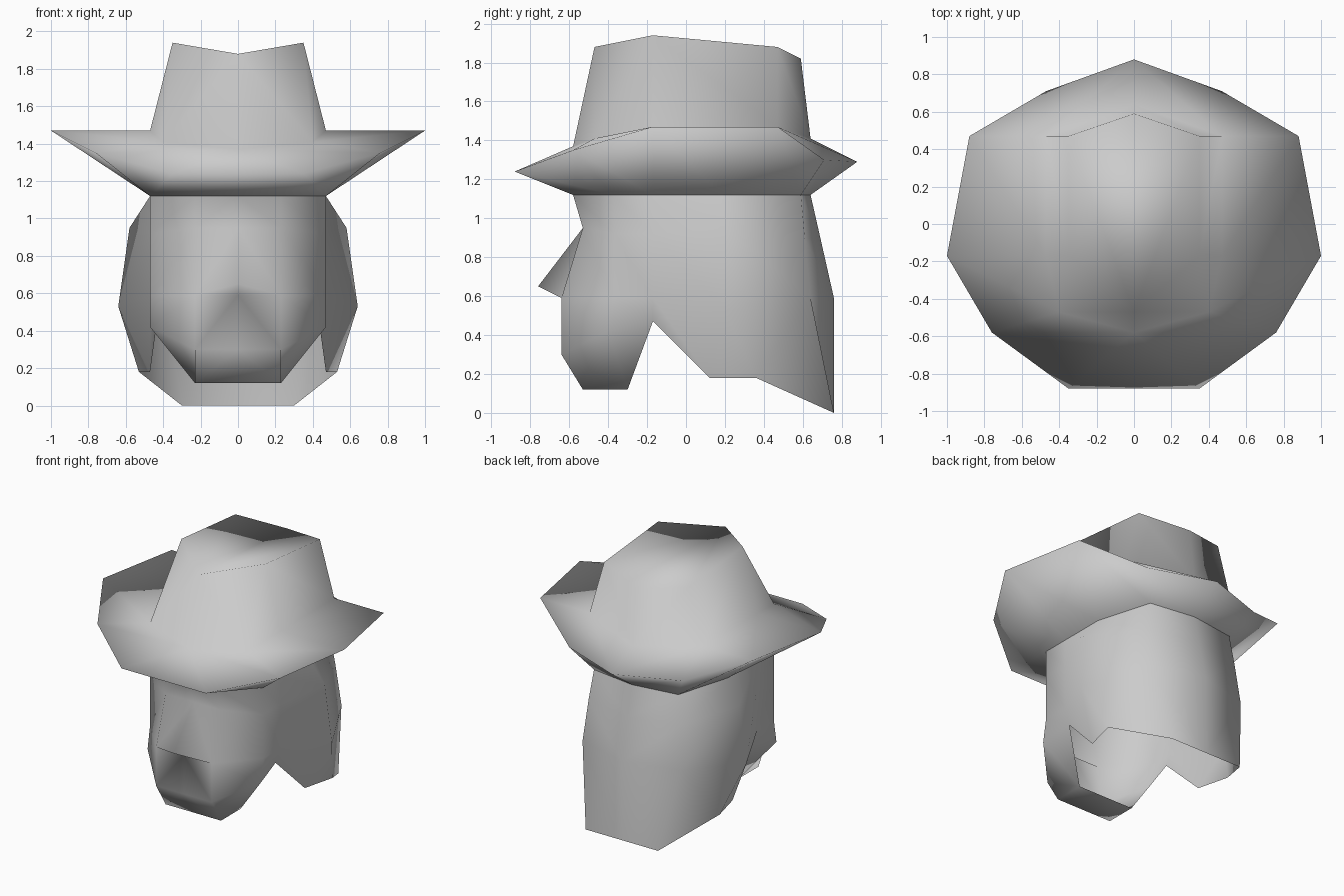
import bpy
import bmesh

cube = bpy.data.objects.get("Cube")
if cube:
    bpy.data.objects.remove(cube, do_unlink=True)

grey = bpy.data.materials.new("plain grey")
grey.use_nodes = True
colour = (0.6, 0.6, 0.6, 1)
grey.diffuse_color = colour
grey.node_tree.nodes["Principled BSDF"].inputs["Base Color"].default_value = colour


def half_shell(name, columns, extra_faces):
    """Skin neighbouring columns of points on the +x side, then mirror them."""
    bm = bmesh.new()
    made = {}

    def add_face(points):
        points = list(dict.fromkeys(points))  # repeated points give triangles
        if len(points) < 3:
            return
        for p in points:
            if p not in made:
                made[p] = bm.verts.new(p)
        bm.faces.new([made[p] for p in points]).smooth = True

    for a, b in zip(columns, columns[1:]):
        for j in range(len(a) - 1):
            add_face((a[j], a[j + 1], b[j + 1], b[j]))
    for points in extra_faces:
        add_face(points)

    mesh = bpy.data.meshes.new(name)
    bm.to_mesh(mesh)
    bm.free()
    mesh.materials.append(grey)
    obj = bpy.data.objects.new(name, mesh)
    bpy.context.collection.objects.link(obj)
    mirror = obj.modifiers.new("mirror", 'MIRROR')
    mirror.use_clip = True
    return obj


# Hat: corners of the dented crown, then of the seam where it meets the brim
top_front, top_side = (0, -.47, 1.88), (.35, -.17, 1.94)
top_rear, top_back = (.35, .47, 1.88), (0, .59, 1.82)
seam_front, seam_corner = (0, -.58, 1.37), (.4, -.47, 1.41)
seam_side, seam_rear, seam_back = (.47, -.17, 1.47), (.47, .47, 1.47), (0, .64, 1.41)

# Each column runs crown, seam, brim edge, head band
hat = [
    (top_front, seam_front, (0, -.88, 1.24), (0, -.58, 1.12)),
    (top_front, seam_front, (.35, -.88, 1.24), (.23, -.58, 1.12)),
    (top_side, seam_corner, (.76, -.58, 1.35), (.47, -.37, 1.12)),
    (top_side, seam_side, (1, -.17, 1.47), (.47, -.17, 1.12)),
    (top_rear, seam_rear, (.88, .47, 1.47), (.47, .18, 1.12)),
    (top_rear, seam_rear, (.47, .71, 1.3), (.35, .59, 1.12)),
    (top_back, seam_back, (0, .88, 1.29), (0, .64, 1.12)),
]
half_shell("hat", hat, [(top_front, top_side, top_rear, top_back)])

# Head: columns run down the face, cheek, jaw edge, hair side and hair back
chin, jaw = (.23, -.53, .12), (.23, -.3, .12)
cheek, temple = (.47, -.37, .59), (.47, -.17, .59)
notch, hair_side = (.43, -.17, .47), (.64, .2, .53)
lock_front, lock_rear = (.47, .12, .18), (.53, .36, .18)
nape, nape_mid, hem, hem_mid = (.41, .64, .59), (0, .76, .59), (.3, .76, 0), (0, .76, 0)
head = [
    ((0, -.58, 1.12), (0, -.53, .95), (0, -.76, .65), (0, -.64, .59), (0, -.64, .3), (0, -.53, .12)),
    ((.23, -.58, 1.12), (.23, -.53, .95), (.23, -.64, .59), (.23, -.64, .59), (.23, -.64, .3), chin),
    ((.47, -.37, 1.12), (.47, -.37, .92), cheek, cheek, (.47, -.4, .42), jaw),
    ((.47, -.17, 1.12), (.47, -.17, .92), temple, temple, notch, jaw),
]
hair = [
    ((.47, -.17, 1.12), (.47, -.17, .92), temple, notch),
    ((.47, .18, 1.12), (.58, .2, .95), hair_side, lock_front),
    ((.35, .59, 1.12), (.38, .61, .9), nape, lock_rear),
]
back = [
    ((.35, .59, 1.12), (.38, .61, .9), nape, hem),
    ((0, .64, 1.12), (0, .69, .9), nape_mid, hem_mid),
]


def strips(columns):
    return [(a[j], a[j + 1], b[j + 1], b[j])
            for a, b in zip(columns, columns[1:]) for j in range(len(a) - 1)]


chin_plate = (chin, (0, -.53, .12), (0, -.3, .12), jaw)
half_shell("head", head, strips(hair) + strips(back) + [(nape, lock_rear, hem), chin_plate])
